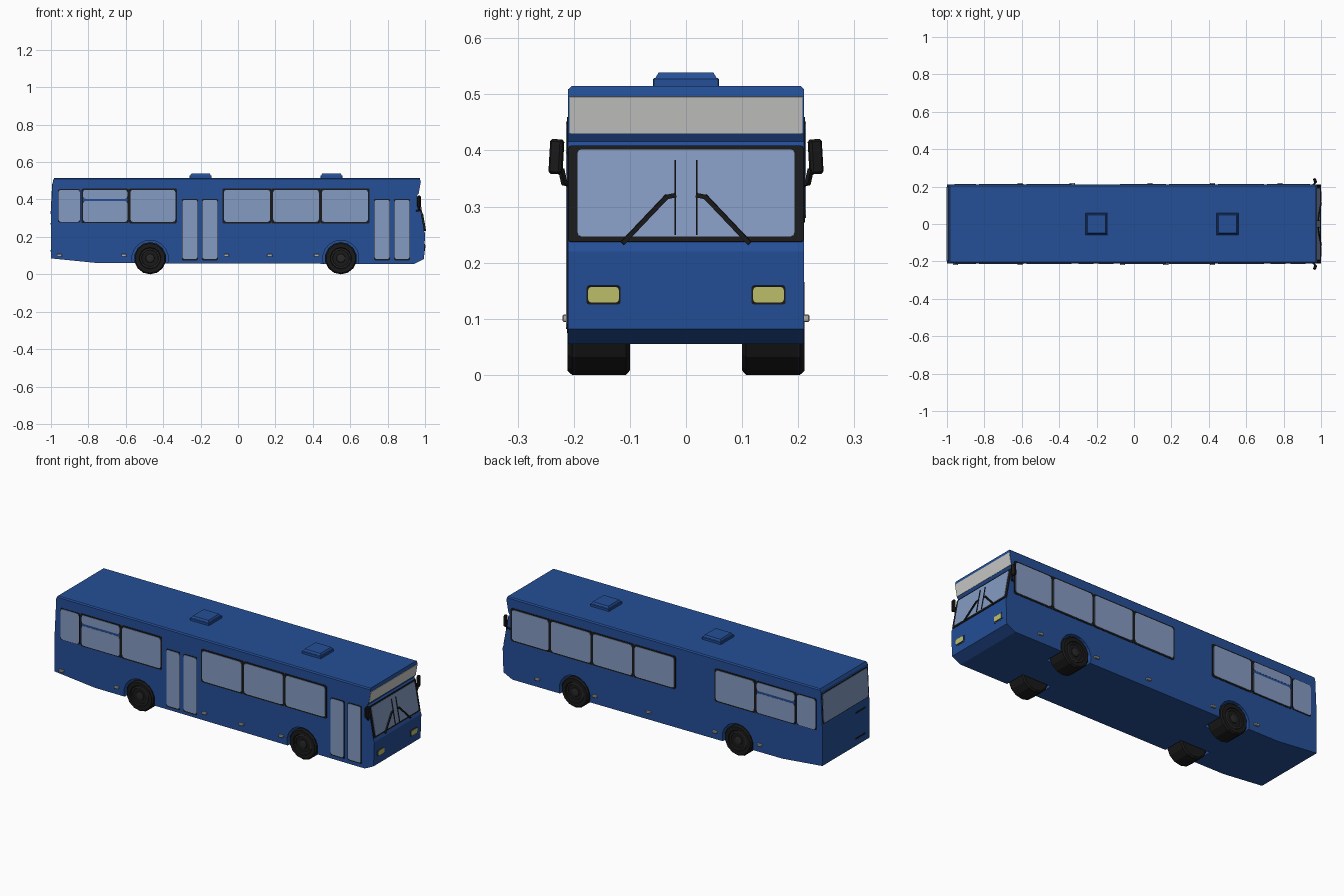
import bpy, bmesh, math
from mathutils import Vector, Matrix

if "Cube" in bpy.data.objects:
    bpy.data.objects.remove(bpy.data.objects["Cube"])

def material(name, r, g, b):
    m = bpy.data.materials.new(name)
    m.diffuse_color = (r, g, b, 1)
    m.use_nodes = True
    m.node_tree.nodes["Principled BSDF"].inputs["Base Color"].default_value = m.diffuse_color
    return m

BLUE = material("body blue", 0.018, 0.078, 0.31)
GLASS = material("window glass", 0.235, 0.325, 0.54)
BLACK = material("black rubber", 0.010, 0.010, 0.010)
RIM = material("dark rim", 0.022, 0.022, 0.022)
WHITE = material("sign white", 0.60, 0.61, 0.59)
YELLOW = material("headlight yellow", 0.53, 0.53, 0.15)
GREY = material("marker grey", 0.42, 0.42, 0.40)

X, Y, Z = Vector((1, 0, 0)), Vector((0, 1, 0)), Vector((0, 0, 1))

def finish(name, bm, mat):
    bmesh.ops.recalc_face_normals(bm, faces=bm.faces)
    me = bpy.data.meshes.new(name)
    bm.to_mesh(me)
    bm.free()
    me.materials.append(mat)
    ob = bpy.data.objects.new(name, me)
    bpy.context.collection.objects.link(ob)
    return ob

def prism(bm, pts, offset):
    """Closed solid made by sweeping a polygon along an offset."""
    f = bm.faces.new([bm.verts.new(p) for p in pts])
    ext = bmesh.ops.extrude_face_region(bm, geom=[f], use_keep_orig=True)
    bmesh.ops.translate(bm, vec=offset, verts=[v for v in ext["geom"] if isinstance(v, bmesh.types.BMVert)])

def plate(name, c, u, v, w, h, r, t, mat):
    """Thin rounded rectangle centred at c, rising t along u x v."""
    pts = []
    for i, (sx, sy) in enumerate([(1, 1), (-1, 1), (-1, -1), (1, -1)]):
        for k in range(3):
            a = math.pi / 2 * (i + k / 2)
            pts.append(Vector(c) + u * (sx * (w / 2 - r) + r * math.cos(a)) + v * (sy * (h / 2 - r) + r * math.sin(a)))
    bm = bmesh.new()
    n = u.cross(v)
    prism(bm, [p - n * 0.003 for p in pts], n * (t + 0.003))
    return finish(name, bm, mat)

def box(name, c, size, mat, bevel=0):
    bm = bmesh.new()
    bmesh.ops.create_cube(bm, size=1, matrix=Matrix.Translation(c) @ Matrix.Diagonal((*size, 1)))
    if bevel:
        bmesh.ops.bevel(bm, geom=bm.edges[:], offset=bevel, segments=1, affect='EDGES')
    return finish(name, bm, mat)

def rod(name, points, r, mat):
    """Square bar following a path."""
    bm = bmesh.new()
    for a, b in zip(points, points[1:]):
        a, b = Vector(a), Vector(b)
        d = b - a
        m = Matrix.Translation((a + b) / 2) @ d.to_track_quat('Z', 'Y').to_matrix().to_4x4()
        bmesh.ops.create_cube(bm, size=1, matrix=m @ Matrix.Diagonal((2 * r, 2 * r, d.length + r, 1)))
    return finish(name, bm, mat)

def lathe(name, profile, x, z, mat, sides=14):
    """Revolve (radius, y) points about an axle parallel to y."""
    bm = bmesh.new()
    rings = [[bm.verts.new((x + r * math.sin(2 * math.pi * i / sides), y, z + r * math.cos(2 * math.pi * i / sides)))
              for i in range(sides)] for r, y in profile]
    for a, b in zip(rings, rings[1:]):
        for i in range(sides):
            j = (i + 1) % sides
            bm.faces.new((a[i], a[j], b[j], b[i]))
    bm.faces.new(rings[0])
    bm.faces.new(rings[-1])
    return finish(name, bm, mat)

# Body shell: side profile swept across the width, roof edges softened
HW = 0.21
SIDE = [(-1, 0.085), (-0.75, 0.06), (0.94, 0.055), (0.995, 0.082), (1.0, 0.22), (0.993, 0.237),
        (0.962, 0.408), (0.955, 0.416), (0.964, 0.43), (0.976, 0.497), (0.972, 0.515),
        (-0.983, 0.515), (-0.99, 0.50), (-1, 0.30)]
bm = bmesh.new()
prism(bm, [Vector((x, -HW, z)) for x, z in SIDE], Y * 2 * HW)
roof = [e for e in bm.edges if all(v.co.z > 0.51 for v in e.verts) and abs(e.verts[0].co.y - e.verts[1].co.y) < 0.01]
bmesh.ops.bevel(bm, geom=roof, offset=0.006, segments=1, affect='EDGES')
body = finish("body_shell", bm, BLUE)

# Wheel wells cut into the body, wheels with recessed rims
for wx, label in ((-0.47, "rear"), (0.55, "front")):
    for s, side in ((-1, "right"), (1, "left")):
        cutter = lathe("well_cutter", [(0.097, s * 0.09), (0.097, s * 0.25)], wx, 0.085, BLUE, 18)
        mod = body.modifiers.new("well", 'BOOLEAN')
        mod.operation, mod.solver, mod.object = 'DIFFERENCE', 'EXACT', cutter
        bpy.context.view_layer.objects.active = body
        bpy.ops.object.modifier_apply(modifier=mod.name)
        bpy.data.objects.remove(cutter)
        lathe(f"{label}_{side}_tyre", [(0.078, s * 0.10), (0.086, s * 0.107), (0.086, s * 0.203), (0.079, s * 0.211),
                                       (0.058, s * 0.211), (0.054, s * 0.203)], wx, 0.086, BLACK)
        lathe(f"{label}_{side}_rim", [(0.056, s * 0.19), (0.054, s * 0.206), (0.046, s * 0.206), (0.042, s * 0.198),
                                      (0.026, s * 0.199), (0.022, s * 0.207), (0.012, s * 0.209)], wx, 0.086, RIM)

# Side windows: (x0, x1), black frame plate below a glass plate
def side_plate(name, s, x0, x1, z0, z1, r, t, mat):
    return plate(name, ((x0 + x1) / 2, s * HW, (z0 + z1) / 2), X * -s, Z, x1 - x0, z1 - z0, r, t, mat)

WINDOWS = [(-0.96, -0.845), (-0.575, -0.335), (-0.075, 0.172), (0.188, 0.432), (0.448, 0.695)]
for s, side in ((-1, "right"), (1, "left")):
    for i, (a, b) in enumerate(WINDOWS + ([(0.711, 0.94)] if s > 0 else [])):
        m = 0.008 if i else 0.003
        side_plate(f"{side}_window_frame_{i}", s, a - m, b + m, 0.28 - m, 0.452 + m, 0.008, 0.002, BLACK)
        side_plate(f"{side}_window_{i}", s, a, b, 0.28, 0.452, 0.014, 0.004, GLASS)
    # Split window with an opening top pane
    side_plate(f"{side}_split_frame", s, -0.837, -0.583, 0.274, 0.458, 0.008, 0.002, BLACK)
    side_plate(f"{side}_split_bar", s, -0.828, -0.592, 0.388, 0.408, 0.002, 0.003, BLUE)
    side_plate(f"{side}_split_lower", s, -0.828, -0.592, 0.28, 0.392, 0.012, 0.004, GLASS)
    side_plate(f"{side}_split_upper", s, -0.828, -0.592, 0.404, 0.452, 0.012, 0.004, GLASS)

# Two double doors on the right side, with dark sill and head seams
for i, (a, b) in enumerate([(-0.297, -0.217), (-0.19, -0.11), (0.73, 0.81), (0.837, 0.917)]):
    side_plate(f"door_seam_{i}", -1, a - 0.002, b + 0.002, 0.075, 0.402, 0.004, 0.002, BLACK)
    side_plate(f"door_glass_{i}", -1, a, b, 0.082, 0.398, 0.010, 0.004, GLASS)

# Side marker lamps
MARKERS = {-1: (-0.955, -0.61, -0.062, 0.17, 0.42), 1: (-0.61, -0.33, 0.085, 0.42, 0.78)}
for s, xs in MARKERS.items():
    for i, x in enumerate(xs):
        box(f"marker_lamp_{'left' if s > 0 else 'right'}_{i}", (x, s * 0.213, 0.101), (0.028, 0.014, 0.013), GREY, 0.002)

# Sloped end plates: placed between two (x, z) points of the profile
def end_plate(name, lo, hi, y, z0, z1, w, r, t, mat):
    lo, hi = Vector((lo[0], 0, lo[1])), Vector((hi[0], 0, hi[1]))
    d = hi - lo
    p0, p1 = (lo + d * ((z - lo.z) / d.z) for z in (z0, z1))
    u = Y if lo.x > 0 else -Y
    return plate(name, (p0 + p1) / 2 + Y * y, u, d.normalized(), w, (p1 - p0).length, r, t, mat)

# Windscreen, destination sign, rear window
SCREEN = (SIDE[5], SIDE[6])
end_plate("windscreen_frame", *SCREEN, 0, 0.237, 0.408, 0.418, 0.003, 0.003, BLACK)
end_plate("windscreen", *SCREEN, 0, 0.246, 0.401, 0.386, 0.006, 0.005, GLASS)
end_plate("destination_sign", SIDE[8], SIDE[9], 0, 0.431, 0.496, 0.416, 0.002, 0.002, WHITE)
REAR = (SIDE[13], SIDE[12])
end_plate("rear_window_frame", *REAR, 0, 0.318, 0.488, 0.408, 0.008, 0.001, BLACK)
end_plate("rear_window", *REAR, 0, 0.323, 0.483, 0.398, 0.010, 0.003, GLASS)

# Rear engine panel slots
for i, z in enumerate((0.125, 0.27)):
    end_plate(f"rear_slot_{i}", SIDE[0], SIDE[13], -0.13, z - 0.004, z + 0.004, 0.09, 0.001, 0.002, BLACK)

# Headlights, wipers and mirrors, mirrored left and right
for s, side in ((-1, "right"), (1, "left")):
    NOSE = (SIDE[3], SIDE[4])
    end_plate(f"{side}_headlight_surround", *NOSE, s * 0.147, 0.122, 0.163, 0.068, 0.003, 0.001, BLUE)
    end_plate(f"{side}_headlight_bezel", *NOSE, s * 0.147, 0.126, 0.159, 0.060, 0.003, 0.002, BLACK)
    end_plate(f"{side}_headlight", *NOSE, s * 0.147, 0.129, 0.157, 0.055, 0.006, 0.004, YELLOW)
    rod(f"{side}_wiper_arm", [(1.0, s * 0.112, 0.236), (0.986, s * 0.035, 0.317), (0.984, s * 0.02, 0.32)], 0.004, BLACK)
    rod(f"{side}_wiper_blade", [(0.998, s * 0.019, 0.25), (0.974, s * 0.019, 0.382)], 0.0015, BLACK)
    rod(f"{side}_mirror_arm", [(0.955, s * 0.208, 0.34), (0.967, s * 0.217, 0.342), (0.972, s * 0.222, 0.365)], 0.004, BLACK)
    head = box(f"{side}_mirror_head", (0, 0, 0), (0.016, 0.024, 0.062), BLACK, 0.004)
    head.location = (0.968, s * 0.231, 0.389)
    head.rotation_euler = (s * 0.06, 0, s * 0.35)

# Roof hatches: square base with a tapered lid
for i, x in enumerate((-0.20, 0.50)):
    box(f"roof_hatch_base_{i}", (x, 0, 0.521), (0.118, 0.118, 0.016), BLUE, 0.002)
    bm = bmesh.new()
    bmesh.ops.create_cone(bm, cap_ends=True, segments=4, radius1=0.078, radius2=0.069, depth=0.011,
                          matrix=Matrix.Translation((x, 0, 0.5335)) @ Matrix.Rotation(math.pi / 4, 4, 'Z'))
    finish(f"roof_hatch_lid_{i}", bm, BLUE)
